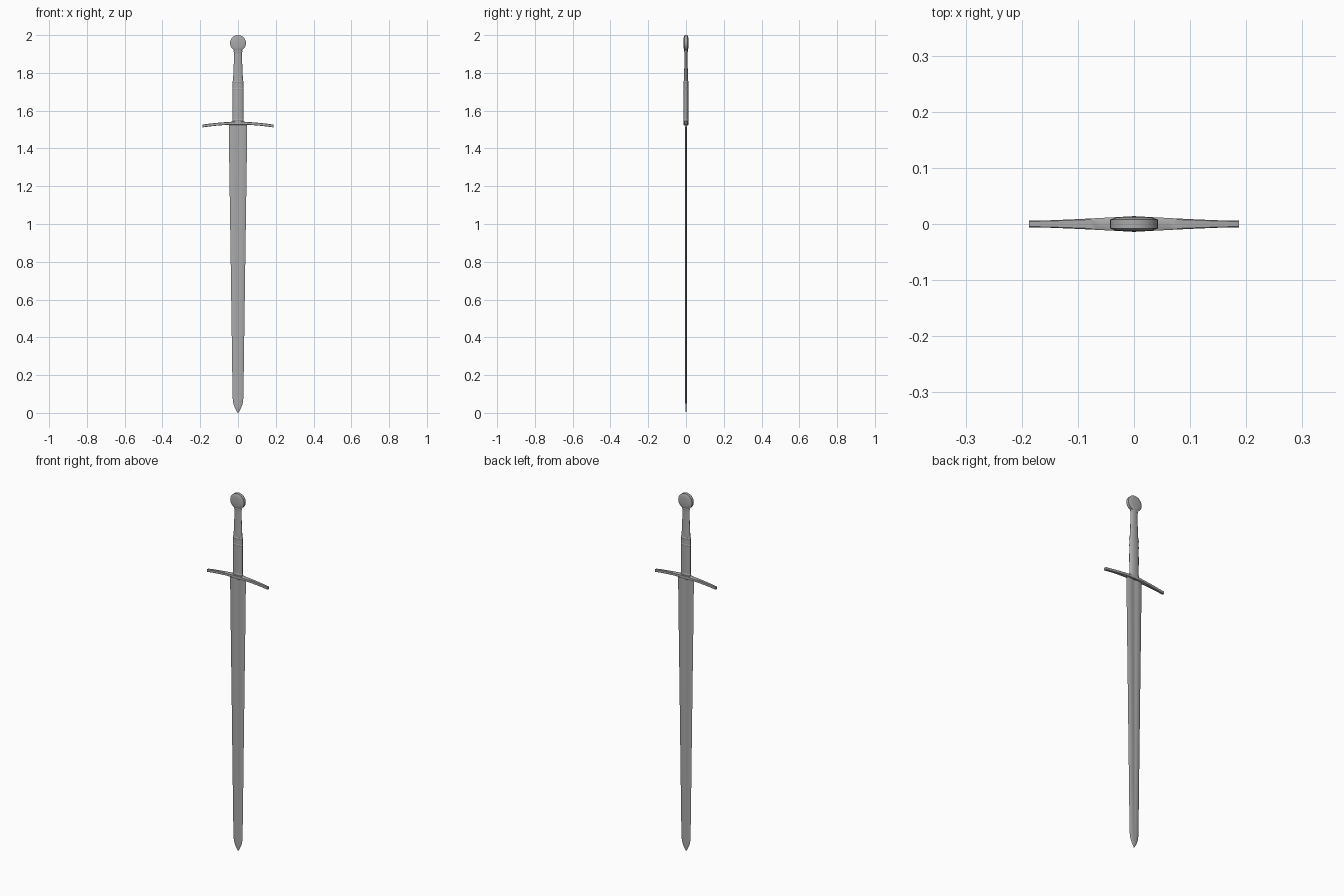
import bpy, bmesh, math
from mathutils import Matrix

if "Cube" in bpy.data.objects:
    bpy.data.objects.remove(bpy.data.objects["Cube"])

steel = bpy.data.materials.new("dark_steel")
steel.diffuse_color = (0.4, 0.4, 0.4, 1)
steel.use_nodes = True
steel.node_tree.nodes["Principled BSDF"].inputs["Base Color"].default_value = steel.diffuse_color


def loft(name, rings):
    """Skin a list of equal-length closed rings and cap both ends."""
    bm = bmesh.new()
    loops = [[bm.verts.new(p) for p in ring] for ring in rings]
    n = len(loops[0])
    for a, b in zip(loops, loops[1:]):
        for i in range(n):
            j = (i + 1) % n
            bm.faces.new((a[i], a[j], b[j], b[i]))
    bm.faces.new(loops[0])
    bm.faces.new(loops[-1])
    bmesh.ops.recalc_face_normals(bm, faces=bm.faces)
    me = bpy.data.meshes.new(name)
    bm.to_mesh(me)
    bm.free()
    me.materials.append(steel)
    ob = bpy.data.objects.new(name, me)
    bpy.context.collection.objects.link(ob)
    bpy.ops.object.select_all(action='DESELECT')
    ob.select_set(True)
    bpy.context.view_layer.objects.active = ob
    bpy.ops.object.shade_smooth_by_angle(angle=math.radians(35))
    return ob


def oval(rx, ry, z, n=24):
    return [(rx * math.cos(2 * math.pi * i / n), ry * math.sin(2 * math.pi * i / n), z)
            for i in range(n)]


# Blade: flat section with sharp edges and a shallow central fuller
def blade_ring(z, w, t, fuller):
    half = [(1, 0), (0.72, 0.72), (0.36, 1), (0.18, 1 - 0.4 * fuller), (0, 1 - 0.55 * fuller)]
    top = half + [(-x, y) for x, y in half[-2::-1]]
    outline = top + [(x, -y) for x, y in top[-2:0:-1]]
    return [(x * w, y * t, z) for x, y in outline]


loft("blade", [blade_ring(*s) for s in [
    (0.0, 0.001, 0.0006, 0), (0.012, 0.009, 0.0025, 0), (0.03, 0.018, 0.0036, 0),
    (0.05, 0.025, 0.004, 0), (0.075, 0.028, 0.0042, 0), (0.25, 0.031, 0.0043, 0.5),
    (0.4, 0.033, 0.0044, 0.8), (0.9, 0.040, 0.0046, 1), (1.3, 0.046, 0.0048, 1),
    (1.53, 0.049, 0.005, 1)]])

# Crossguard: drooping bar, deepest in the middle
guard = []
for i in range(-12, 13):
    u = i / 12
    a = abs(u)
    x, zc = 0.187 * u, 1.534 - 0.015 * a ** 1.8
    y = 0.006 + 0.008 * max(0, 1 - a * 1.1) ** 1.2
    h = 0.0075 + 0.003 * max(0, 1 - 4 * a)
    c = 0.2
    guard.append([(x, y * p, zc + h * q) for p, q in [
        (1, 1 - c), (1 - c, 1), (c - 1, 1), (-1, 1 - c),
        (-1, c - 1), (c - 1, -1), (1 - c, -1), (1, c - 1)]])
loft("crossguard", guard)

# Grip: broad lower half and slimmer tapering upper half
loft("lower_grip", [oval(0.0285, 0.012, 1.535), oval(0.029, 0.0125, 1.64),
                    oval(0.0285, 0.012, 1.755)])
loft("upper_grip", [oval(0.027, 0.011, 1.75), oval(0.025, 0.010, 1.79),
                    oval(0.022, 0.0085, 1.86), oval(0.0205, 0.008, 1.925)])

# Raised bands around the grip
for name, z, rx, ry, h in [("grip_collar", 1.551, 0.030, 0.0135, 0.006),
                           ("lower_band", 1.715, 0.030, 0.0132, 0.005),
                           ("upper_band", 1.752, 0.030, 0.0132, 0.006),
                           ("pommel_collar", 1.914, 0.0235, 0.0095, 0.006)]:
    loft(name, [oval(rx - 0.002, ry - 0.0015, z - h), oval(rx, ry, z - h * 0.5),
                oval(rx, ry, z + h * 0.5), oval(rx - 0.002, ry - 0.0015, z + h)])

# Wheel pommel: bevelled disc facing front and back
pommel = loft("pommel", [oval(r, r, y, 32) for r, y in [
    (0.026, -0.0125), (0.032, -0.0115), (0.0425, -0.008),
    (0.0425, 0.008), (0.032, 0.0115), (0.026, 0.0125)]])
pommel.data.transform(Matrix.Translation((0, 0, 1.9575)) @ Matrix.Rotation(math.pi / 2, 4, 'X'))
